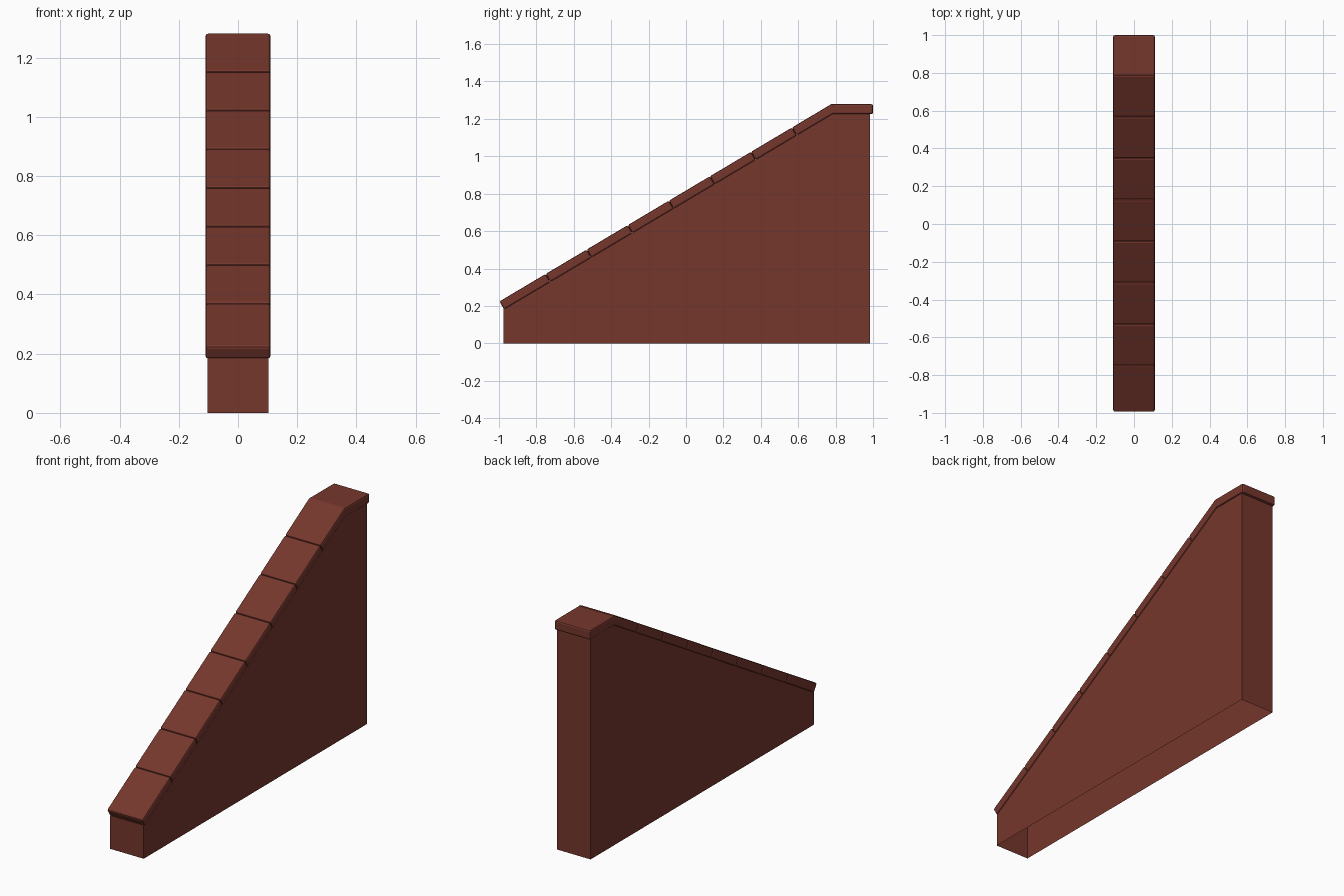
import bpy, bmesh, math
from mathutils import Matrix, Vector

if "Cube" in bpy.data.objects:
    bpy.data.objects.remove(bpy.data.objects["Cube"])

brick = bpy.data.materials.new("red_brick")
brick.diffuse_color = (0.18, 0.038, 0.026, 1)
brick.use_nodes = True
brick.node_tree.nodes["Principled BSDF"].inputs["Base Color"].default_value = brick.diffuse_color


def add_object(name, bm):
    mesh = bpy.data.meshes.new(name)
    bm.to_mesh(mesh)
    bm.free()
    mesh.materials.append(brick)
    ob = bpy.data.objects.new(name, mesh)
    bpy.context.collection.objects.link(ob)
    return ob


def slab(name, center, size, angle=0.0):
    """Coping slab with softly bevelled edges, tilted about x."""
    bm = bmesh.new()
    bmesh.ops.create_cube(bm, size=1, matrix=Matrix.Diagonal((*size, 1)))
    bmesh.ops.bevel(bm, geom=bm.edges[:], offset=0.009, segments=2,
                    profile=0.5, affect='EDGES')
    bm.transform(Matrix.Translation(center) @ Matrix.Rotation(angle, 4, 'X'))
    return add_object(name, bm)


# Wall body: side profile swept across x, hollow and open underneath
profile = [(-0.975, 0), (-0.975, 0.185), (0.785, 1.23), (0.985, 1.23), (0.985, 0)]
half = 0.103
bm = bmesh.new()
left = [bm.verts.new((-half, y, z)) for y, z in profile]
right = [bm.verts.new((half, y, z)) for y, z in profile]
bm.faces.new(left)
bm.faces.new(right)
for i in range(len(profile) - 1):
    bm.faces.new((left[i], left[i + 1], right[i + 1], right[i]))
bmesh.ops.recalc_face_normals(bm, faces=bm.faces[:])
add_object("wall_body", bm)

# Sloping coping: eight slabs end to end up the incline
angle = math.atan2(0.1305, 0.2195)
along = Vector((0, math.cos(angle), math.sin(angle)))
up = Vector((0, -math.sin(angle), math.cos(angle)))
thick = 0.05
origin = Vector((0, -0.972, 0.181))
pitch = 0.2195 / math.cos(angle)
first = 0.247 / math.cos(angle)
start = 0.0
for k in range(8):
    end = first + k * pitch
    mid = origin + along * (start + end) / 2 + up * thick / 2
    slab(f"slope_coping_{k + 1}", mid, (0.22, end - start, thick), angle)
    start = end

# Level coping at the top
slab("top_coping", Vector((0, 0.89, 1.252)), (0.22, 0.22, 0.054))
